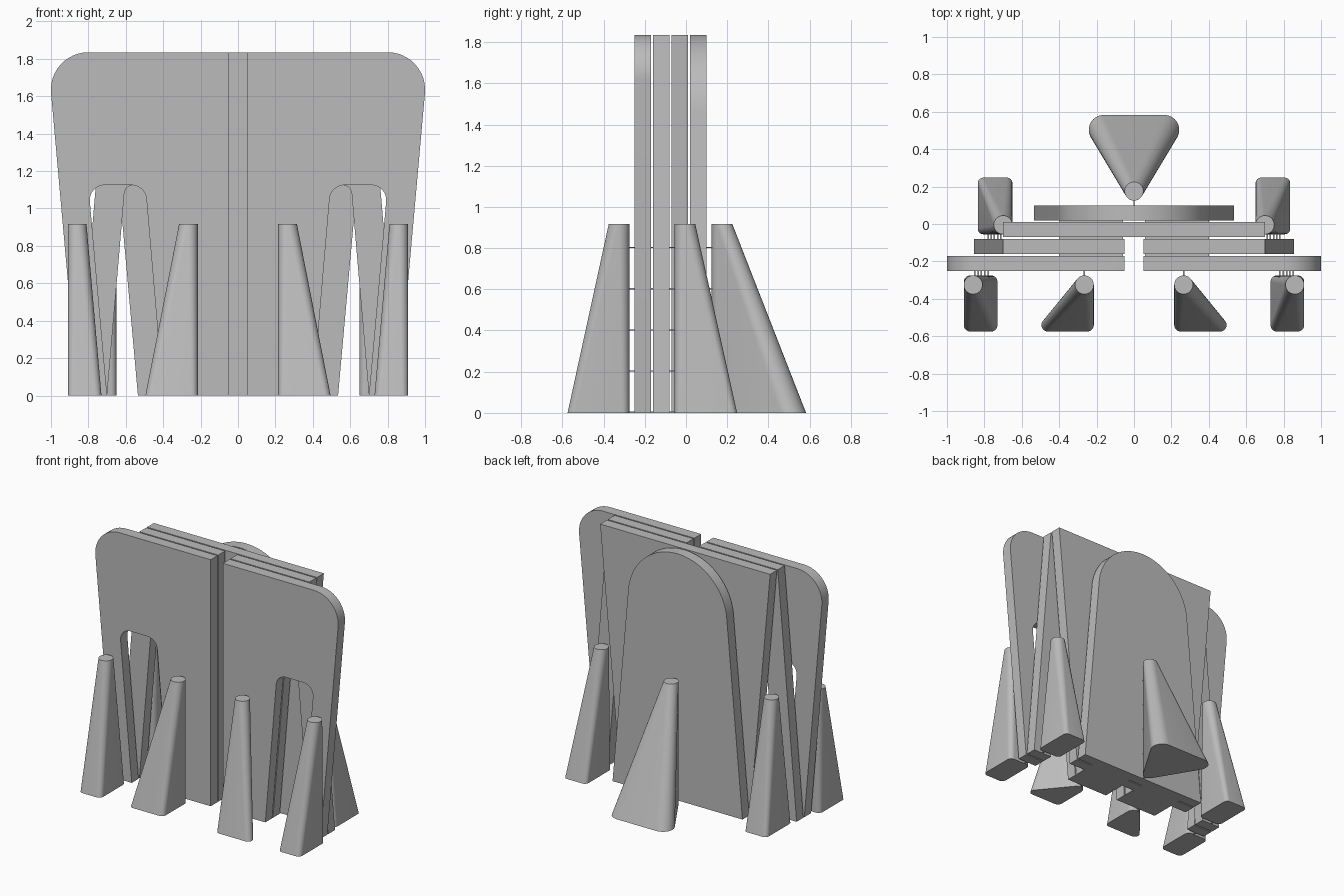
import bpy, bmesh, math
from mathutils import Vector

if "Cube" in bpy.data.objects:
    bpy.data.objects.remove(bpy.data.objects["Cube"])

grey = bpy.data.materials.new("plain grey")
grey.diffuse_color = (0.5, 0.5, 0.5, 1)
grey.use_nodes = True
grey.node_tree.nodes["Principled BSDF"].inputs["Base Color"].default_value = grey.diffuse_color


def finish(name, bm):
    bmesh.ops.recalc_face_normals(bm, faces=bm.faces)
    me = bpy.data.meshes.new(name)
    bm.to_mesh(me)
    bm.free()
    me.materials.append(grey)
    ob = bpy.data.objects.new(name, me)
    bpy.context.collection.objects.link(ob)
    bpy.ops.object.select_all(action='DESELECT')
    ob.select_set(True)
    bpy.context.view_layer.objects.active = ob
    bpy.ops.object.shade_smooth_by_angle(angle=math.radians(30))
    return ob


def fillet(points, steps=12):
    """Round each (x, z, r) corner of a closed outline."""
    out = []
    for i, (x, z, r) in enumerate(points):
        p = Vector((x, z))
        if r == 0:
            out.append(p)
            continue
        u = (Vector(points[i - 1][:2]) - p).normalized()
        v = (Vector(points[(i + 1) % len(points)][:2]) - p).normalized()
        half = u.angle(v) / 2
        c = p + (u + v).normalized() * r / math.sin(half)
        a = p + u * r / math.tan(half) - c
        b = p + v * r / math.tan(half) - c
        turn = math.atan2(a.x * b.y - a.y * b.x, a.dot(b))
        for k in range(steps + 1):
            t = turn * k / steps
            out.append(c + Vector((a.x * math.cos(t) - a.y * math.sin(t),
                                   a.x * math.sin(t) + a.y * math.cos(t))))
    return out


def panel(name, outline, y0, y1, side=1):
    bm = bmesh.new()
    face = bm.faces.new([bm.verts.new((side * p[0], y0, p[1])) for p in outline])
    new = bmesh.ops.extrude_face_region(bm, geom=[face])["geom"]
    bmesh.ops.translate(bm, vec=(0, y1 - y0, 0),
                        verts=[v for v in new if isinstance(v, bmesh.types.BMVert)])
    return finish(name, bm)


def support(name, top, feet, side=1, height=0.917):
    """Hull from a round tip down to a foot made of rounded corners (x, y, r)."""
    bm = bmesh.new()
    for z, discs in ((height, [top]), (0, feet)):
        for x, y, r in discs:
            for k in range(32):
                a = math.tau * k / 32
                bm.verts.new((side * (x + r * math.cos(a)), y + r * math.sin(a), z))
    res = bmesh.ops.convex_hull(bm, input=bm.verts[:])
    loose = {v for v in res["geom_interior"] if isinstance(v, bmesh.types.BMVert)}
    loose |= {v for v in bm.verts if not v.link_faces}
    bmesh.ops.delete(bm, geom=list(loose), context='VERTS')
    bmesh.ops.dissolve_limit(bm, angle_limit=0.002, verts=bm.verts[:], edges=bm.edges[:])
    return finish(name, bm)


def bars(name, boxes):
    bm = bmesh.new()
    for x0, x1, y0, y1, z in boxes:
        vs = bmesh.ops.create_cube(bm, size=1)["verts"]
        bmesh.ops.scale(bm, vec=(x1 - x0, y1 - y0, 0.006), verts=vs)
        bmesh.ops.translate(bm, vec=((x0 + x1) / 2, (y0 + y1) / 2, z + 0.003), verts=vs)
    return finish(name, bm)


# Panels one and two: halves either side of the slot, each with an arched opening
front_half = fillet([(0.05, 0, 0), (0.40, 0, 0), (0.496, 1.125, 0.08), (0.80, 1.125, 0.08),
                     (0.70, 0, 0), (0.855, 0, 0), (1.019, 1.835, 0.2), (0.05, 1.835, 0)])
second_half = fillet([(0.05, 0, 0), (0.40, 0, 0), (0.496, 1.125, 0.05), (0.604, 1.125, 0.05),
                      (0.70, 0, 0), (0.855, 0, 0), (0.70, 1.835, 0), (0.05, 1.835, 0)])
for side, tag in ((-1, "left"), (1, "right")):
    panel("front_panel_" + tag, front_half, -0.25, -0.17, side)
    panel("second_panel_" + tag, second_half, -0.16, -0.08, side)

# Third panel: flared board closing the slot
panel("third_panel", [(-0.535, 0), (0.535, 0), (0.70, 1.835), (-0.70, 1.835)], -0.07, 0.01)

# Rear panel: tapered arch
R, tilt = 0.407, 0.0893
arch = [(-0.535, 0), (0.535, 0)]
for k in range(41):
    a = tilt + (math.pi - 2 * tilt) * k / 40
    arch.append((R * math.cos(a), 1.835 - R + R * math.sin(a)))
panel("rear_panel", arch, 0.02, 0.10)

# Tapering supports and their thin ties
levels = [0, 0.2, 0.4, 0.6, 0.8]
w = 0.004
for side, tag in ((-1, "left"), (1, "right")):
    support("front_outer_support_" + tag, (0.86, -0.325, 0.05),
            [(x, y, 0.035) for x in (0.765, 0.875) for y in (-0.54, -0.31)], side)
    support("front_inner_support_" + tag, (0.265, -0.325, 0.05),
            [(0.265, -0.325, 0.05), (0.25, -0.54, 0.035), (0.46, -0.54, 0.035)], side)
    support("rear_outer_support_" + tag, (0.70, -0.005, 0.05),
            [(x, y, 0.03) for x in (0.68, 0.805) for y in (-0.025, 0.218)], side)
    ties = []
    for z in levels:
        xf, xr, xi = side * (0.78 + 0.0895 * z), side * (0.78 - 0.085 * z), side * 0.265
        ties.append((xf - w, xf + w, -0.29, -0.25, z))
        ties.append((xi - w, xi + w, -0.29, -0.25, z))
        ties.append((xr - w, xr + w, -0.08, -0.04, z))
    bars("support_ties_" + tag, ties)
support("rear_support", (0, 0.175, 0.05),
        [(0, 0.175, 0.05), (-0.162, 0.503, 0.08), (0.162, 0.503, 0.08)])
bars("rear_support_ties", [(-w, w, 0.10, 0.14, z) for z in levels])

# Thin ties joining neighbouring panels
bars("panel_ties", [(min(s * 0.06, s * 0.40), max(s * 0.06, s * 0.40), y, y + 0.01, z)
                    for s in (-1, 1) for y in (-0.17, -0.08, 0.01) for z in levels])
